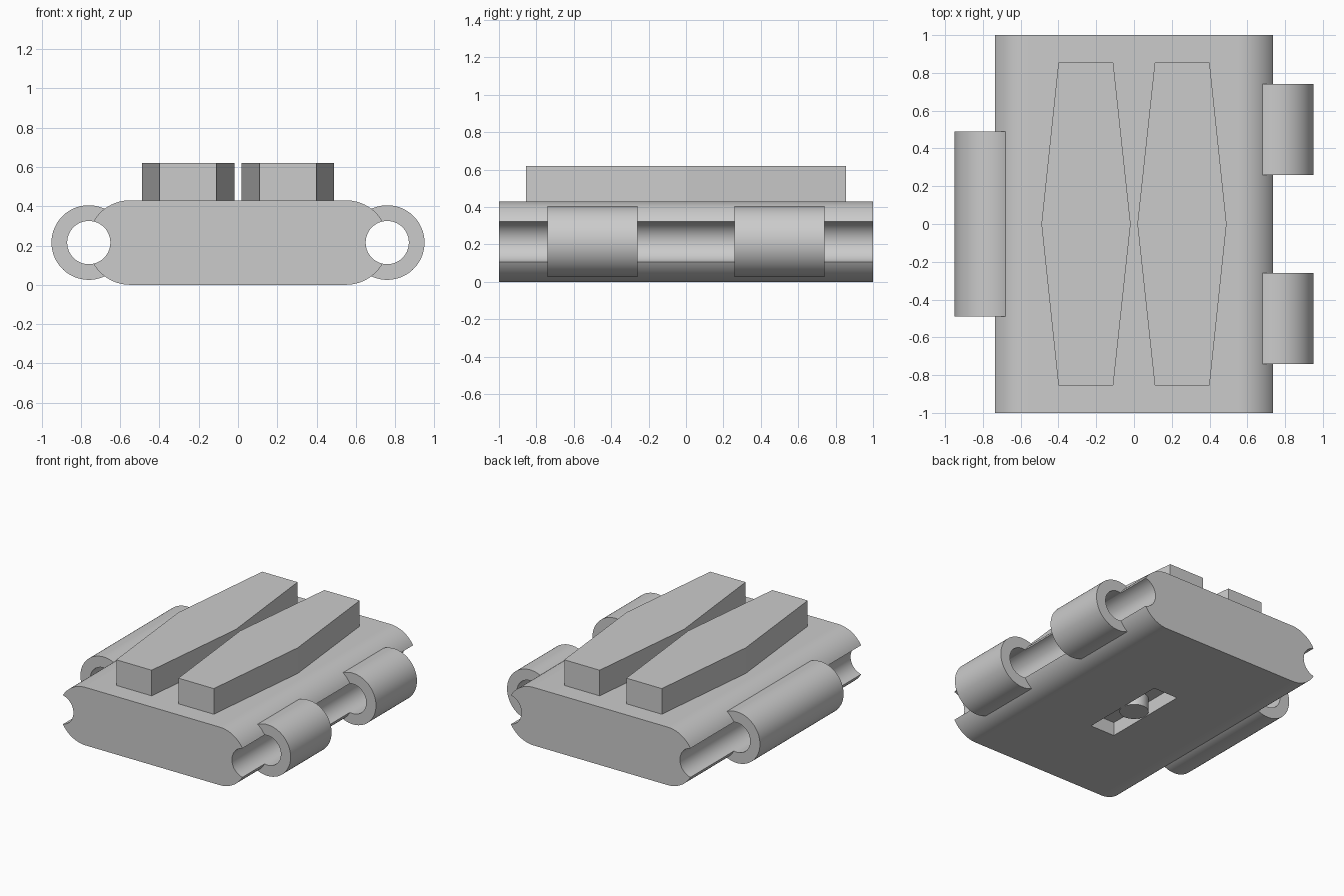
import bpy, bmesh
from math import acos, cos, sin, pi, hypot, radians

if "Cube" in bpy.data.objects:
    bpy.data.objects.remove(bpy.data.objects["Cube"], do_unlink=True)

HALF_H = 0.215          # body half height and end radius
END_X = 0.55            # centre of rounded body ends
PIN_X, PIN_R = 0.76, 0.11
LUG_R = 0.19

grey = bpy.data.materials.new("plain_grey")
grey.use_nodes = True
grey.diffuse_color = (0.6, 0.6, 0.6, 1)
grey.node_tree.nodes["Principled BSDF"].inputs["Base Color"].default_value = (0.6, 0.6, 0.6, 1)


def arc(cx, cz, r, a0, a1, n):
    return [(cx + r * cos(a0 + (a1 - a0) * i / n),
             cz + r * sin(a0 + (a1 - a0) * i / n)) for i in range(n + 1)]


def prism(name, points, lo, hi, axis="y"):
    """Extrude an outline along y (points are x, z) or z (points are x, y)."""
    bm = bmesh.new()
    place = (lambda p, t: (p[0], t, p[1])) if axis == "y" else (lambda p, t: (p[0], p[1], t))
    face = bm.faces.new([bm.verts.new(place(p, lo)) for p in points])
    out = bmesh.ops.extrude_face_region(bm, geom=[face])
    shift = (0, hi - lo, 0) if axis == "y" else (0, 0, hi - lo)
    bmesh.ops.translate(bm, verts=[v for v in out["geom"] if isinstance(v, bmesh.types.BMVert)], vec=shift)
    bmesh.ops.recalc_face_normals(bm, faces=bm.faces)
    mesh = bpy.data.meshes.new(name)
    bm.to_mesh(mesh)
    bm.free()
    mesh.materials.append(grey)
    obj = bpy.data.objects.new(name, mesh)
    bpy.context.collection.objects.link(obj)
    return obj


def activate(obj):
    bpy.ops.object.select_all(action="DESELECT")
    obj.select_set(True)
    bpy.context.view_layer.objects.active = obj


def smooth(obj):
    activate(obj)
    bpy.ops.object.shade_smooth_by_angle(angle=radians(30))


def meet(r1, r2, d):
    """Angle on circle 1 at which circle 2, at distance d, crosses it."""
    return acos((r1 * r1 - r2 * r2 + d * d) / (2 * r1 * d))


gap = PIN_X - END_X
body_cut = meet(HALF_H, PIN_R, gap)
groove = pi - meet(PIN_R, HALF_H, gap)
lug_end = pi - meet(LUG_R, HALF_H, gap)

# Body: rounded slab with a pin groove along each side
right = arc(END_X, HALF_H, HALF_H, pi / 2, body_cut, 16)
right += arc(PIN_X, HALF_H, PIN_R, groove, 2 * pi - groove, 20)[1:-1]
right += arc(END_X, HALF_H, HALF_H, -body_cut, -pi / 2, 16)
body = prism("body", right + [(-x, z) for x, z in reversed(right)], -1, 1)

# Slot in the underside
sx, sy, depth = 0.1, 0.33, 0.1
cutter = prism("slot_cutter", [(-sx, -sy), (sx, -sy), (sx, sy), (-sx, sy)], -0.1, depth, "z")
cutter.hide_render = True
cut = body.modifiers.new("slot", "BOOLEAN")
cut.operation, cut.object, cut.solver = "DIFFERENCE", cutter, "EXACT"
activate(body)
bpy.ops.object.modifier_apply(modifier=cut.name)
bpy.data.objects.remove(cutter, do_unlink=True)
smooth(body)

# Round post inside the slot
smooth(prism("slot_post", arc(0, 0, 0.098, 0, 2 * pi, 32)[:-1], 0.002, depth + 0.02, "z"))


# Hinge lugs: open rings whose ends sink into the body
def lug(name, side, lo, hi):
    a, b = lug_end + 0.05, groove + 0.03
    outline = arc(PIN_X, HALF_H, LUG_R, -a, a, 40) + arc(PIN_X, HALF_H, PIN_R, b, -b, 32)
    smooth(prism(name, [(side * x, z) for x, z in outline], lo, hi))


lug("left_front_lug", 1, -0.74, -0.26)
lug("left_back_lug", 1, 0.26, 0.74)
lug("right_lug", -1, -0.49, 0.49)

# Tread pads: long hexagonal blocks on top
pad = [(0.11, -0.855), (0.4, -0.855), (0.49, 0), (0.4, 0.855), (0.11, 0.855), (0.018, 0)]
for name, side in (("left_pad", 1), ("right_pad", -1)):
    prism(name, [(side * x, y) for x, y in pad], 2 * HALF_H - 0.01, 0.62, "z")
